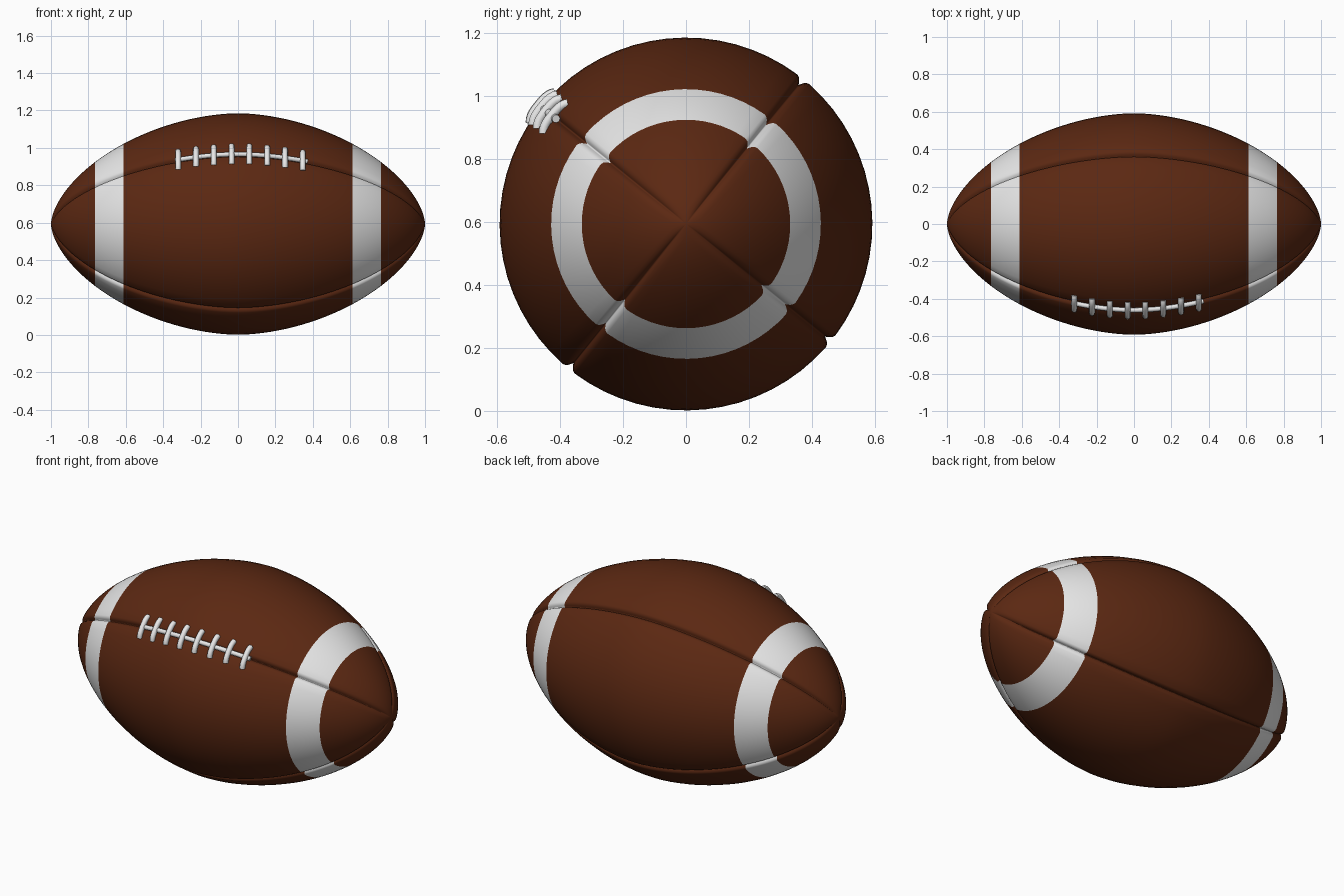
import bpy, bmesh, math

if "Cube" in bpy.data.objects:
    bpy.data.objects.remove(bpy.data.objects["Cube"])

CZ, R = 0.593, 0.592
SEAM = math.radians(141)            # lace seam, angle in the y-z plane
STRIPE = (0.613, 0.765)


def material(name, col):
    m = bpy.data.materials.new(name)
    m.diffuse_color = (*col, 1)
    m.use_nodes = True
    m.node_tree.nodes["Principled BSDF"].inputs["Base Color"].default_value = m.diffuse_color
    return m


brown = material("brown leather", (0.105, 0.021, 0.006))
white = material("white", (0.8, 0.8, 0.8))


def radius(x):
    return R * max(0.0, 1 - abs(x) ** 1.8) ** 0.605


def point(x, r, a):
    return (x, r * math.cos(a), CZ + r * math.sin(a))


# Ball body: rings of points, denser beside the four grooved seams
W, DEPTH = 0.024, 0.024
steps = [0, 0.15, 0.35, 0.6, 1.0]
N = 16


def ring(x):
    r = radius(x)
    half = min(W / r, 0.6)
    depth = min(DEPTH, r * 0.3)
    pts = []
    for k in range(4):
        a0 = SEAM + k * math.pi / 2
        span = math.pi / 2 - 2 * half
        quad = [(half * s, (1 - s) ** 2) for s in steps]
        quad += [(half + span * i / N, 0) for i in range(1, N)]
        quad += [(math.pi / 2 - half * s, (1 - s) ** 2) for s in reversed(steps[1:])]
        pts += [point(x, r - depth * g, a0 + a) for a, g in quad]
    return pts


half_xs = [math.sin(math.pi / 2 * i / 36) for i in range(36)]
half_xs = [x for x in half_xs if min(abs(x - s) for s in STRIPE) > 0.008]
half_xs = sorted(half_xs + list(STRIPE) + [0.9995])
xs = [-x for x in reversed(half_xs[1:])] + half_xs

bm = bmesh.new()
rings = [[bm.verts.new(p) for p in ring(x)] for x in xs]
n = len(rings[0])
for i in range(len(xs) - 1):
    mid = abs(xs[i] + xs[i + 1]) / 2
    for j in range(n):
        k = (j + 1) % n
        f = bm.faces.new((rings[i][j], rings[i][k], rings[i + 1][k], rings[i + 1][j]))
        f.material_index = int(STRIPE[0] < mid < STRIPE[1])
        f.smooth = True
for end, x in ((rings[0], -1), (rings[-1], 1)):
    tip = bm.verts.new((x * 0.9997, 0, CZ))
    for j in range(n):
        bm.faces.new((end[j], end[(j + 1) % n], tip)).smooth = True
bmesh.ops.recalc_face_normals(bm, faces=bm.faces)
me = bpy.data.meshes.new("ball")
bm.to_mesh(me)
bm.free()
me.materials.append(brown)
me.materials.append(white)
bpy.context.collection.objects.link(bpy.data.objects.new("ball", me))


# Laces: round cords following the surface
def cord(name, pts, rad):
    cu = bpy.data.curves.new(name, 'CURVE')
    cu.dimensions = '3D'
    cu.bevel_depth = rad
    cu.bevel_resolution = 3
    cu.use_fill_caps = True
    sp = cu.splines.new('POLY')
    sp.points.add(len(pts) - 1)
    for p, co in zip(sp.points, pts):
        p.co = (*co, 1)
    cu.materials.append(white)
    ob = bpy.data.objects.new(name, cu)
    bpy.context.collection.objects.link(ob)
    bpy.ops.object.select_all(action='DESELECT')
    ob.select_set(True)
    bpy.context.view_layer.objects.active = ob
    bpy.ops.object.convert(target='MESH')
    bpy.ops.object.shade_smooth_by_angle(angle=math.radians(50))


lace_xs = [-0.335 + 0.705 * i / 24 for i in range(25)]
cord("lace_strand", [point(x, radius(x) + 0.001, SEAM) for x in lace_xs], 0.013)
for i in range(8):
    x = -0.32 + 0.0952 * i
    r = radius(x)
    pts = []
    for j in range(-6, 7):
        t = j / 6
        pts.append(point(x, r + 0.011 - 0.012 * t ** 4, SEAM + 0.062 * t / r))
    cord(f"lace_stitch_{i + 1}", pts, 0.015)
